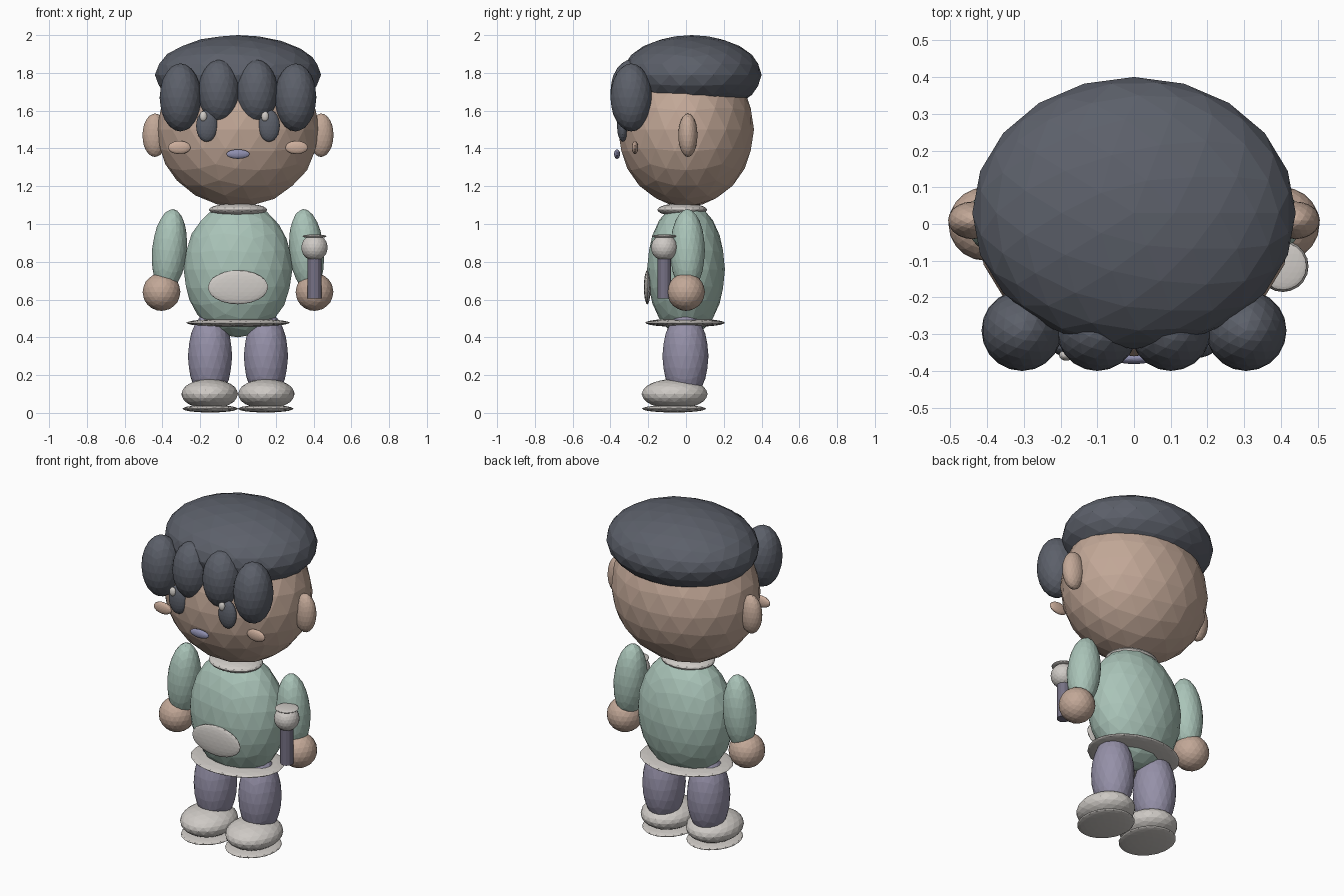
import bpy, math

if "Cube" in bpy.data.objects:
    bpy.data.objects.remove(bpy.data.objects["Cube"])


def material(name, rgb):
    m = bpy.data.materials.new(name)
    m.diffuse_color = (*rgb, 1)
    m.use_nodes = True
    m.node_tree.nodes["Principled BSDF"].inputs["Base Color"].default_value = m.diffuse_color
    return m


SKIN = material("skin", (0.54, 0.39, 0.31))
BLUSH = material("blush", (0.60, 0.42, 0.33))
HAIR = material("charcoal", (0.107, 0.117, 0.144))
GREEN = material("sage_green", (0.40, 0.55, 0.48))
CREAM = material("warm_white", (0.62, 0.59, 0.56))
PURPLE = material("dusty_purple", (0.30, 0.28, 0.39))
LIPS = material("lilac", (0.27, 0.27, 0.42))
GRIP = material("dark_purple", (0.18, 0.165, 0.23))


def finish(name, mat, scale=(1, 1, 1)):
    ob = bpy.context.object
    ob.name = ob.data.name = name
    ob.scale = scale
    ob.data.materials.append(mat)
    return ob


def blob(name, loc, radii, mat, tilt=0):
    """Faceted ellipsoid, optionally tilted about y (degrees)."""
    bpy.ops.mesh.primitive_ico_sphere_add(
        subdivisions=3, radius=1, location=loc,
        rotation=(0, math.radians(tilt), 0))
    return finish(name, mat, radii)


def pair(name, loc, radii, mat, tilt=0):
    """Left and right copies of an ellipsoid."""
    for side, s in (("left", 1), ("right", -1)):
        blob(f"{side}_{name}", (s * loc[0], loc[1], loc[2]), radii, mat, s * tilt)


# Head and hair
blob("head", (0, 0, 1.50), (0.43, 0.36, 0.41), SKIN)
blob("hair_cap", (0, 0.03, 1.79), (0.44, 0.37, 0.21), HAIR)
pair("outer_fringe", (0.305, -0.29, 1.67), (0.11, 0.11, 0.18), HAIR)
pair("inner_fringe", (0.10, -0.29, 1.70), (0.11, 0.11, 0.17), HAIR)

# Face
pair("ear", (0.44, 0.01, 1.47), (0.066, 0.051, 0.115), SKIN)
pair("eye", (0.165, -0.335, 1.52), (0.057, 0.03, 0.085), HAIR)
for name, x in (("left_eye_glint", 0.143), ("right_eye_glint", -0.184)):
    blob(name, (x, -0.357, 1.57), (0.02, 0.015, 0.027), CREAM)
pair("cheek", (0.31, -0.27, 1.405), (0.06, 0.017, 0.035), BLUSH)
blob("mouth", (0, -0.365, 1.37), (0.062, 0.016, 0.025), LIPS)

# Sweater
blob("torso", (0, 0, 0.76), (0.288, 0.206, 0.36), GREEN)
blob("collar", (0, -0.02, 1.075), (0.155, 0.132, 0.035), CREAM)
blob("pocket", (0, -0.205, 0.665), (0.16, 0.018, 0.09), CREAM)
blob("hem", (0, -0.005, 0.477), (0.275, 0.212, 0.023), CREAM)
pair("sleeve", (0.363, 0.008, 0.86), (0.092, 0.092, 0.22), GREEN, tilt=-5)
pair("hand", (0.405, 0, 0.64), (0.1, 0.1, 0.1), SKIN)

# Legs and shoes
pair("leg", (0.148, -0.003, 0.30), (0.117, 0.122, 0.235), PURPLE)
pair("shoe", (0.15, -0.06, 0.10), (0.15, 0.175, 0.08), CREAM)
pair("sole", (0.147, -0.063, 0.022), (0.147, 0.17, 0.02), CREAM)

# Microphone
bpy.ops.mesh.primitive_cylinder_add(
    vertices=12, radius=0.036, depth=0.23, location=(0.405, -0.115, 0.72))
finish("microphone_handle", GRIP)
blob("microphone_head", (0.405, -0.115, 0.875), (0.07, 0.07, 0.07), CREAM)
blob("microphone_cap", (0.405, -0.115, 0.935), (0.065, 0.065, 0.01), CREAM)
